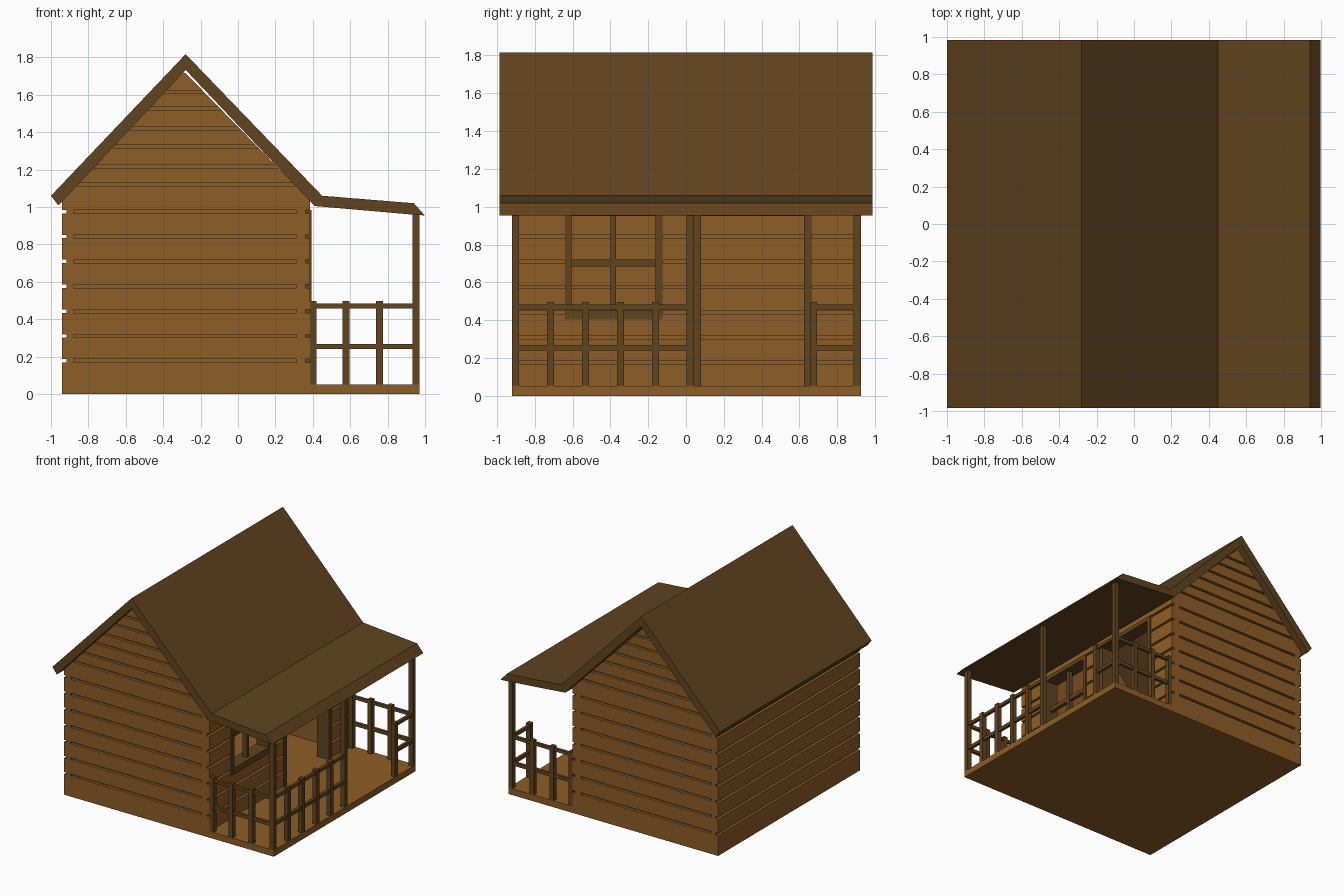
import bpy, bmesh

if "Cube" in bpy.data.objects:
    bpy.data.objects.remove(bpy.data.objects["Cube"])


def material(name, rgb):
    m = bpy.data.materials.new(name)
    m.diffuse_color = (*rgb, 1)
    m.use_nodes = True
    m.node_tree.nodes["Principled BSDF"].inputs["Base Color"].default_value = m.diffuse_color
    return m


LOG = material("log_wood", (0.27, 0.11, 0.02))
TRIM = material("dark_wood", (0.12, 0.056, 0.014))


def finish(bm, name, mat):
    bmesh.ops.recalc_face_normals(bm, faces=bm.faces)
    me = bpy.data.meshes.new(name)
    bm.to_mesh(me)
    bm.free()
    ob = bpy.data.objects.new(name, me)
    bpy.context.collection.objects.link(ob)
    me.materials.append(mat)
    return ob


def add_box(bm, x0, x1, y0, y1, z0, z1):
    for v in bmesh.ops.create_cube(bm, size=1)["verts"]:
        v.co = (x1 if v.co.x > 0 else x0, y1 if v.co.y > 0 else y0, z1 if v.co.z > 0 else z0)


def boxes(name, mat, items):
    bm = bmesh.new()
    for b in items:
        add_box(bm, *b)
    return finish(bm, name, mat)


def prism(name, mat, profile, y0, y1):
    bm = bmesh.new()
    face = bm.faces.new([bm.verts.new((x, y0, z)) for x, z in profile])
    new = bmesh.ops.extrude_face_region(bm, geom=[face])["geom"]
    for v in new:
        if isinstance(v, bmesh.types.BMVert):
            v.co.y = y1
    return finish(bm, name, mat)


def cut(target, cutter):
    mod = target.modifiers.new("cut", 'BOOLEAN')
    mod.operation, mod.solver, mod.object = 'DIFFERENCE', 'EXACT', cutter
    bpy.context.view_layer.objects.active = target
    bpy.ops.object.modifier_apply(modifier=mod.name)
    bpy.data.objects.remove(cutter)


# Floor slab
boxes("floor", LOG, [(-0.94, 0.97, -0.92, 0.925, 0, 0.052)])

# Hollow cabin shell with gables
walls = prism("walls", LOG, [(-0.94, 0.05), (0.385, 0.05), (0.385, 1.035), (-0.28, 1.715),
                             (-0.3, 1.72), (-0.94, 1.045)], -0.92, 0.925)
cut(walls, prism("room_cutter", LOG, [(-0.84, 0.0), (0.285, 0.0), (0.285, 1.2), (-0.28, 1.8),
                                      (-0.84, 1.2)], -0.82, 0.825))

# Log grooves: round the sides, on the front and back, and up the gables
G = 0.009
grooves = []
for i in range(7):
    z = 0.177 + 0.133 * i
    grooves += [(-1, -0.918, -1, 1, z - G, z + G), (0.362, 0.5, -1, 1, z - G, z + G),
                (-0.86, -0.8, -0.78, 0.78, z - G, z + G)]
    for y0, y1 in ((-1, -0.898), (0.903, 1)):
        grooves.append((-0.88, 0.31, y0, y1, z - G, z + G))
for z in (1.12, 1.215, 1.325, 1.42, 1.525, 1.615):
    half = (1.72 - z) / 1.06 + 0.06
    for y0, y1 in ((-1, -0.898), (0.903, 1)):
        grooves.append((-0.285 - half, -0.285 + half, y0, y1, z - G, z + G))
cut(walls, boxes("groove_cutter", LOG, grooves))

# Door and window openings
cut(walls, boxes("opening_cutter", LOG, [(0.2, 0.5, 0.06, 0.645, 0.0, 0.97),
                                         (0.2, 0.5, -0.62, -0.145, 0.43, 0.97)]))
X0, X1 = 0.28, 0.392
boxes("door_frame", TRIM, [(X0, X1, 0.043, 0.08, 0.05, 0.985), (X0, X1, 0.625, 0.665, 0.05, 0.985),
                           (X0, X1, 0.08, 0.625, 0.95, 0.985)])
boxes("window_frame", TRIM, [(X0, X1, -0.64, -0.605, 0.405, 0.985), (X0, X1, -0.16, -0.125, 0.405, 0.985),
                             (X0, X1, -0.605, -0.16, 0.95, 0.985), (X0, X1, -0.605, -0.16, 0.405, 0.455)])
boxes("window_bars", TRIM, [(0.32, 0.36, -0.4, -0.37, 0.455, 0.95),
                            (0.325, 0.355, -0.605, -0.16, 0.685, 0.72)])

# Bent roof covering cabin and porch
prism("roof", TRIM, [(-1.0, 1.06), (-0.28, 1.817), (0.45, 1.06), (0.94, 1.02), (0.998, 0.955),
                     (0.96, 0.957), (0.41, 1.005), (-0.28, 1.733), (-0.96, 1.008)], -0.985, 0.985)

# Porch posts
boxes("porch_posts", TRIM, [(0.932, 0.97, y, y + 0.038, 0.05, 0.975) for y in (-0.92, 0.003, 0.887)])

# Porch railings
RAILS = ((0.458, 0.483), (0.24, 0.268))
for name, y in (("front_railing", -0.92), ("back_railing", 0.887)):
    parts = [(x, x + 0.037, y, y + 0.038, 0.05, 0.497) for x in (0.384, 0.558, 0.738)]
    parts += [(0.39, 0.94, y + 0.007, y + 0.031, a, b) for a, b in RAILS]
    boxes(name, TRIM, parts)
parts = [(0.932, 0.97, y, y + 0.038, 0.05, 0.497) for y in (-0.735, -0.55, -0.365, -0.18, 0.655)]
for y0, y1 in ((-0.9, 0.02), (0.67, 0.9)):
    parts += [(0.939, 0.963, y0, y1, a, b) for a, b in RAILS]
boxes("side_railing", TRIM, parts)
